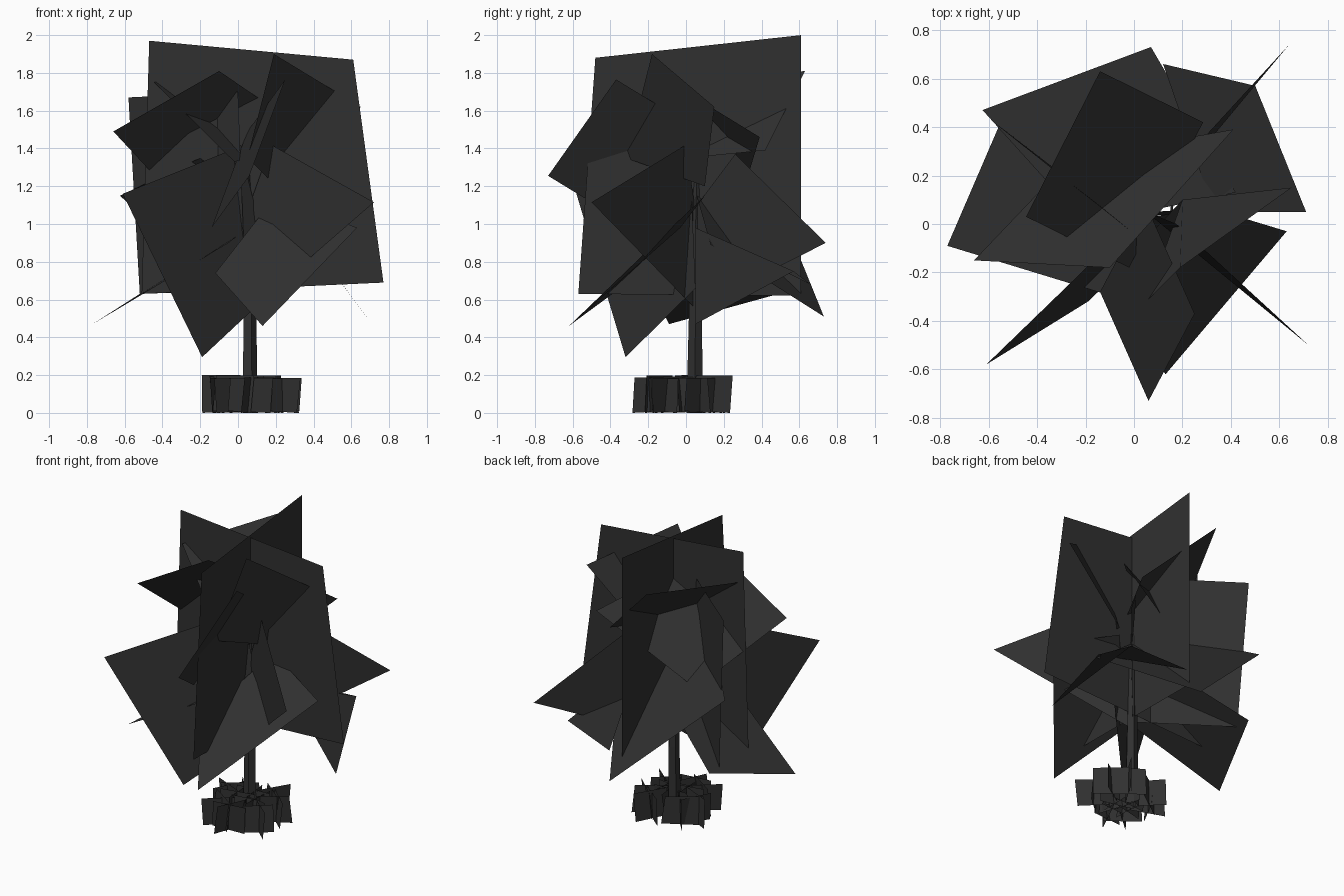
import bpy, math, random
from mathutils import Vector

if "Cube" in bpy.data.objects:
    bpy.data.objects.remove(bpy.data.objects["Cube"])

random.seed(4)
dark = bpy.data.materials.new("dark_grey")
dark.diffuse_color = (0.03, 0.03, 0.03, 1)
dark.use_nodes = True
dark.node_tree.nodes["Principled BSDF"].inputs["Base Color"].default_value = dark.diffuse_color


def make(name, verts, faces):
    me = bpy.data.meshes.new(name)
    me.from_pydata([tuple(v) for v in verts], [], faces)
    me.update()
    ob = bpy.data.objects.new(name, me)
    bpy.context.collection.objects.link(ob)
    me.materials.append(dark)
    return ob


def card(name, *corners):
    """Four-cornered foliage sheet; three corners give a parallelogram."""
    c = [Vector(p) for p in corners]
    if len(c) == 3:                      # previous, corner, next
        c.append(c[0] + c[2] - c[1])
    return make(name, c, [(0, 1, 2, 3)])


# Two tall upright sheets crossing on the trunk
card("upright_leaf_x", (-.47, .05, 1.97), (.61, .05, 1.87), (.77, .05, .69), (-.51, .05, .63))
card("upright_leaf_y", (.06, -.48, 1.88), (.06, .61, 2.0), (.06, .61, .62), (.06, -.57, .63))

# Upper sheets
card("upper_leaf_front", (.25, -.37, 1.765), (.06, -.73, 1.255), (-.14, -.28, .98))
card("upper_leaf_back", (-.445, .03, 1.75), (-.14, .63, 1.81), (.285, .42, 1.39))
card("upper_leaf_left", (-.66, -.15, 1.49), (-.10, -.18, 1.81), (.41, .39, 1.46), (-.26, .27, 1.06))
card("upper_leaf_right", (.19, -.18, 1.90), (.65, .15, 1.62), (.2, .1, 1.20), (.05, -.32, 1.35))

# Steep diagonal sheets around the trunk
card("side_leaf_front_left", (.01, .02, 1.41), (-.61, -.58, 1.16), (-.19, -.32, .295), (.2, .05, .66))
card("side_leaf_front_right", (.72, -.50, 1.115), (.175, 0, 1.42), (.05, .05, 1.07), (.07, .05, .55))
card("side_leaf_back_right", (.64, .74, .90), (.20, .26, 1.37), (.04, .02, 1.05), (.05, .05, .55))
card("side_leaf_back_left", (-.58, .42, 1.67), (-.52, .38, .63), (.04, -.05, .65), (.0, -.04, 1.70))

# Drooping lower sheets
card("low_leaf_left", (-.77, -.09, .47), (-.52, .49, .63), (.05, .22, .98), (-.05, -.31, .90))
card("low_leaf_back", (-.625, .47, 1.15), (.07, .73, .51), (.42, .13, .89), (-.2, 0, 1.35))
card("low_leaf_right", (.71, .05, .47), (.5, .57, .75), (.12, .66, .68), (.33, .05, .98))
card("low_leaf_front", (.13, -.62, .46), (.63, -.03, .98), (.2, .1, 1.15), (-.12, -.24, .74))

# Trunk: tapering five-sided tube with slight bends
path = [(.06, .045, 0, .045), (.06, .05, .5, .037), (.055, .05, .95, .028), (.05, .06, 1.4, .01)]
n = 5
tv = [(x + r * math.cos(i * math.tau / n), y + r * math.sin(i * math.tau / n), z)
      for x, y, z, r in path for i in range(n)]
tf = [(k * n + i, k * n + (i + 1) % n, (k + 1) * n + (i + 1) % n, (k + 1) * n + i)
      for k in range(len(path) - 1) for i in range(n)]
make("trunk", tv, tf + [tuple(range(len(tv) - n, len(tv)))])

# Grass tufts: short upright sheets in crossed pairs around the trunk base
gv, gf = [], []
for k in range(11):
    ang = k * math.tau / 11
    rad = .18 if k % 3 else .06
    cx, cy = .085 + rad * math.cos(ang), -.02 + rad * .95 * math.sin(ang)
    for turn in (0, math.pi / 2):
        a = ang + turn + random.uniform(-.3, .3)
        w = random.uniform(.095, .125)
        dx, dy = w * math.cos(a), w * math.sin(a)
        lx, ly = random.uniform(-.02, .02), random.uniform(-.02, .02)
        top = random.uniform(.18, .2)
        b = len(gv)
        gv += [(cx - dx, cy - dy, .01), (cx + dx, cy + dy, 0),
               (cx + dx + lx, cy + dy + ly, top), (cx - dx + lx, cy - dy + ly, top)]
        gf.append((b, b + 1, b + 2, b + 3))
make("base_grass", gv, gf)
